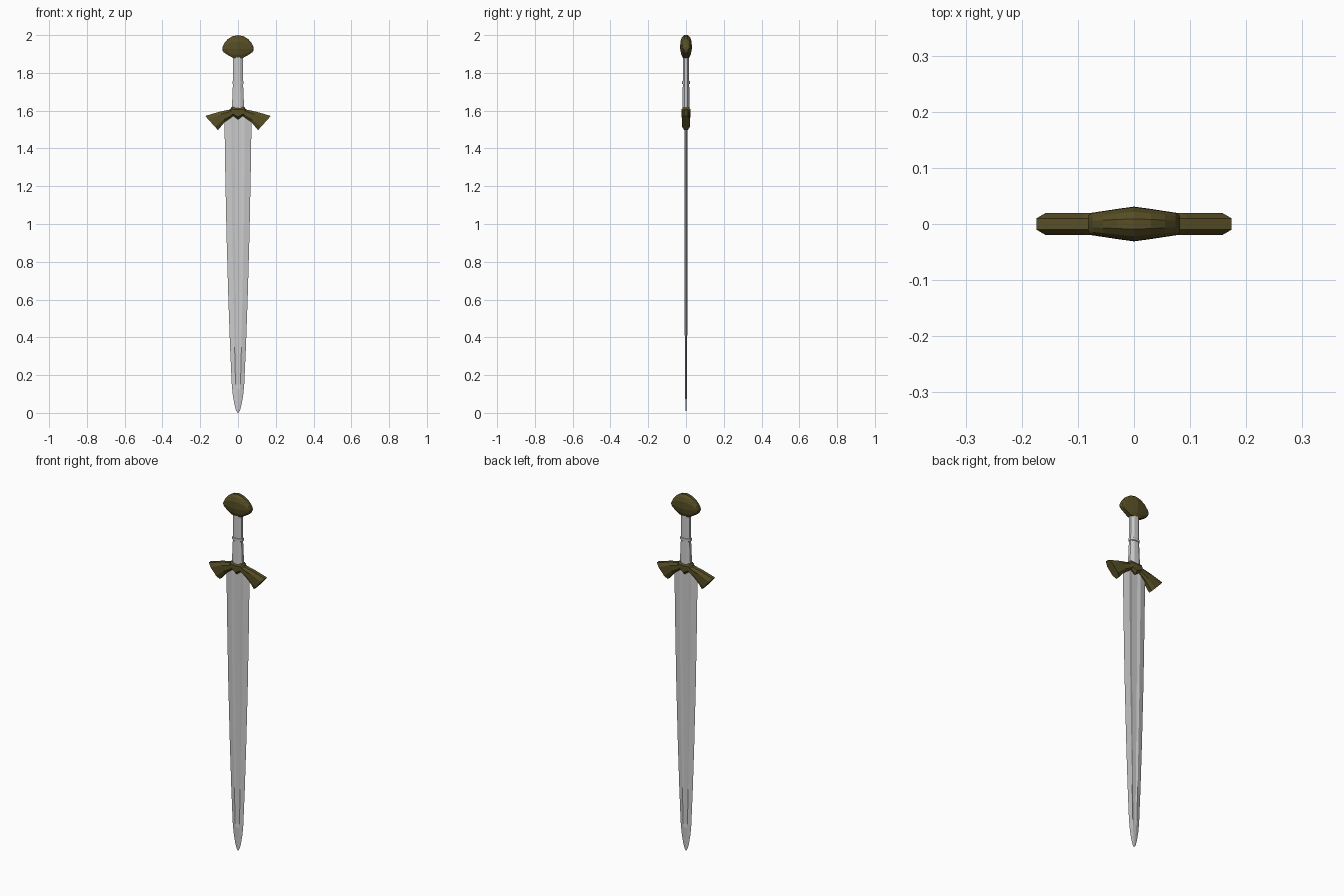
import bpy, bmesh, math

if "Cube" in bpy.data.objects:
    bpy.data.objects.remove(bpy.data.objects["Cube"])


def loft(name, rings, mat=None):
    """Skin a list of equal-length closed rings and cap both ends."""
    bm = bmesh.new()
    vs = [[bm.verts.new(p) for p in r] for r in rings]
    n = len(vs[0])
    for a, b in zip(vs, vs[1:]):
        for i in range(n):
            j = (i + 1) % n
            bm.faces.new((a[i], a[j], b[j], b[i]))
    bm.faces.new(vs[0][::-1])
    bm.faces.new(vs[-1])
    bmesh.ops.recalc_face_normals(bm, faces=bm.faces)
    me = bpy.data.meshes.new(name)
    bm.to_mesh(me)
    bm.free()
    ob = bpy.data.objects.new(name, me)
    bpy.context.collection.objects.link(ob)
    if mat:
        me.materials.append(mat)
    return ob


def slanted_ring(top, bottom, depth, section):
    """Ring around the line top->bottom in the xz plane; section = (fraction, depth factor)."""
    (x0, z0), (x1, z1) = top, bottom
    side = [(x0 + (x1 - x0) * f, depth * d, z0 + (z1 - z0) * f) for f, d in section]
    return side + [(x, -y, z) for x, y, z in reversed(side)]


def mirrored(stations):
    """Stations run from the centre outwards; add the -x half."""
    left = [((-t[0], t[1]), (-b[0], b[1]), d) for t, b, d in stations[:0:-1]]
    return left + stations


bronze = bpy.data.materials.new("dark_bronze")
bronze.diffuse_color = (0.095, 0.075, 0.018, 1)
bronze.use_nodes = True
bronze.node_tree.nodes["Principled BSDF"].inputs["Base Color"].default_value = bronze.diffuse_color

# Blade: z, half width, fuller half width, ridge height, fuller floor height
blade = [
    (0.0, 0.002, 0.0007, 0.0006, 0.0006),
    (0.012, 0.010, 0.003, 0.0015, 0.0015),
    (0.045, 0.019, 0.006, 0.003, 0.003),
    (0.09, 0.027, 0.009, 0.0045, 0.0045),
    (0.13, 0.031, 0.010, 0.006, 0.006),
    (0.15, 0.033, 0.013, 0.006, 0.0035),
    (0.35, 0.042, 0.018, 0.0065, 0.0035),
    (0.6, 0.051, 0.023, 0.007, 0.0035),
    (0.95, 0.061, 0.030, 0.007, 0.0035),
    (1.3, 0.068, 0.034, 0.0075, 0.004),
    (1.58, 0.072, 0.036, 0.0075, 0.004),
]
rings = []
for z, w, f, t, c in blade:
    front = [(w, 0), (f, -t), (f * 0.5, -c), (-f * 0.5, -c), (-f, -t)]
    rings.append([(x, y, z) for x, y in front + [(-x, -y) for x, y in front]])
loft("blade", rings)

# Grip: octagonal handle with a small ring in the middle
grip = [(1.60, 0.033, 0.019), (1.74, 0.027, 0.017), (1.742, 0.030, 0.020),
        (1.756, 0.030, 0.020), (1.758, 0.027, 0.017), (1.90, 0.026, 0.017)]
oct_pts = [(math.cos(a), math.sin(a)) for a in
           [math.radians(22.5 + 45 * i) for i in range(8)]]
k = 1 / math.cos(math.radians(22.5))
loft("grip", [[(x * k * rx, y * k * ry, z) for x, y in oct_pts] for z, rx, ry in grip])

# Guard: two flared drooping wings with chamfered edges
guard = [
    ((0, 1.622), (0, 1.553), 0.025),
    ((0.034, 1.620), (0.026, 1.572), 0.023),
    ((0.042, 1.606), (0.036, 1.563), 0.020),
    ((0.095, 1.595), (0.070, 1.540), 0.020),
    ((0.174, 1.572), (0.106, 1.497), 0.020),
]
sec = [(0, 0.5), (0.25, 1), (0.78, 1), (1, 0.5)]
loft("guard", [slanted_ring(t, b, d, sec) for t, b, d in mirrored(guard)], bronze)

# Pommel: faceted cap, thickest in the middle
pommel = [
    ((0, 2.0), (0, 1.878), 0.031),
    ((0.030, 1.994), (0.028, 1.880), 0.027),
    ((0.055, 1.978), (0.055, 1.895), 0.023),
    ((0.074, 1.955), (0.076, 1.909), 0.020),
    ((0.082, 1.936), (0.082, 1.919), 0.015),
]
sec = [(0, 0.3), (0.09, 0.7), (0.28, 0.97), (0.6, 1), (0.85, 0.8), (1, 0.5)]
loft("pommel", [slanted_ring(t, b, d, sec) for t, b, d in mirrored(pommel)], bronze)
